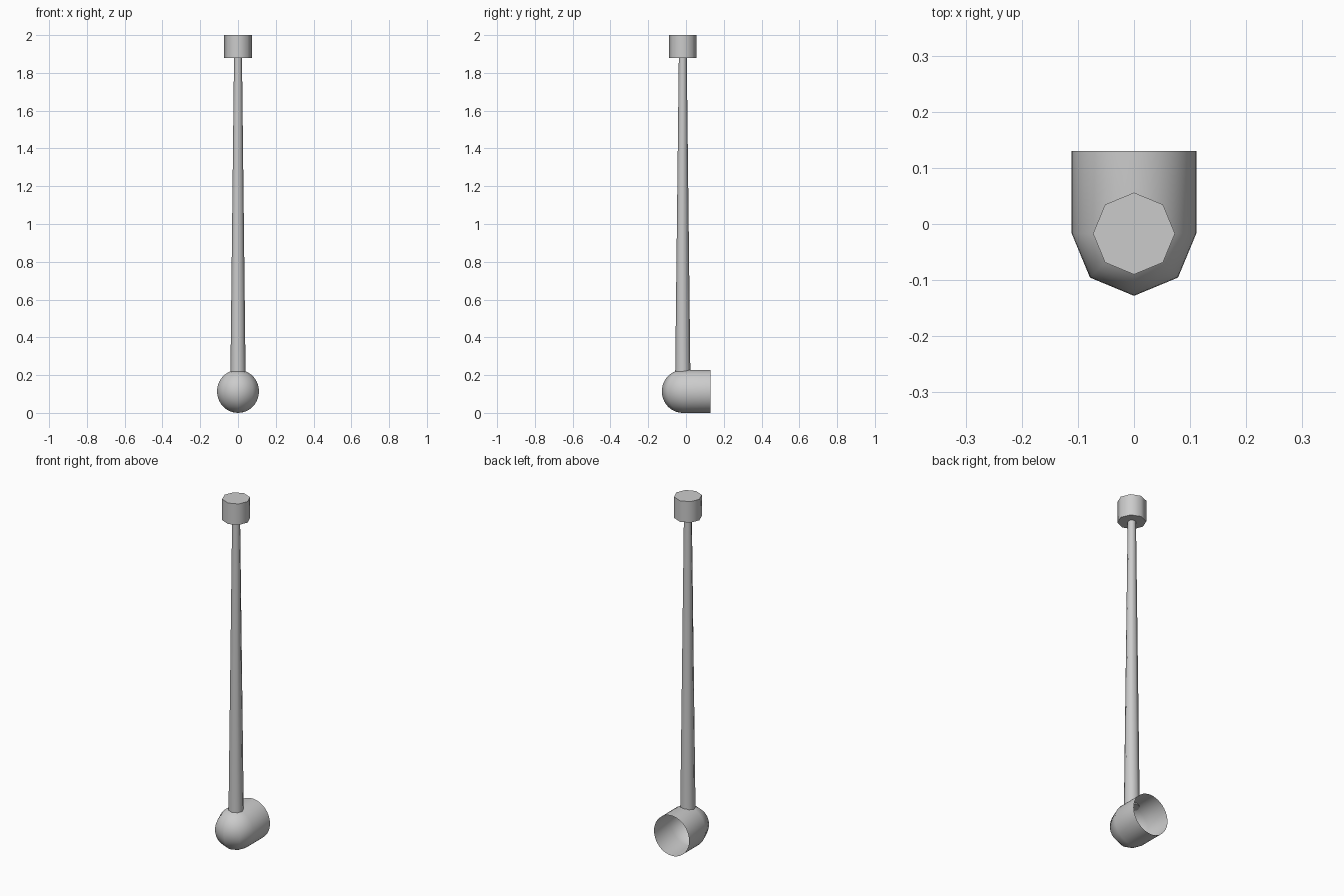
import bpy, bmesh, math

if "Cube" in bpy.data.objects:
    bpy.data.objects.remove(bpy.data.objects["Cube"])

AXIS_Y = -0.017      # y of the upright's centre line
SIDES = 8            # low-poly sides around the upright
HEAD_R, HEAD_RZ, HEAD_Z = 0.111, 0.114, 0.114
HEAD_BACK = 0.13


def finish(name, bm):
    bmesh.ops.remove_doubles(bm, verts=bm.verts, dist=1e-5)
    bmesh.ops.recalc_face_normals(bm, faces=bm.faces)
    mesh = bpy.data.meshes.new(name)
    bm.to_mesh(mesh)
    bm.free()
    ob = bpy.data.objects.new(name, mesh)
    bpy.context.collection.objects.link(ob)
    bpy.ops.object.select_all(action='DESELECT')
    ob.select_set(True)
    bpy.context.view_layer.objects.active = ob
    bpy.ops.object.shade_smooth_by_angle(angle=math.radians(50))
    return ob


def lathe_column(name, rings):
    """Closed eight-sided column from (radius, z) rings, corners on the axes."""
    bm = bmesh.new()
    loops = [[bm.verts.new((r * math.cos(math.tau * i / SIDES),
                            AXIS_Y + r * math.sin(math.tau * i / SIDES), z))
              for i in range(SIDES)] for r, z in rings]
    for a, b in zip(loops, loops[1:]):
        for i in range(SIDES):
            j = (i + 1) % SIDES
            bm.faces.new((a[i], a[j], b[j], b[i]))
    bm.faces.new(loops[0][::-1])
    bm.faces.new(loops[-1])
    return finish(name, bm)


# Tapered shaft and end cap
lathe_column("shaft", [(0.040, 0.220), (0.021, 1.885)])
lathe_column("end_cap", [(0.073, 1.88), (0.073, 2.0)])

# Hollow head: half dome turned about z in 45 degree steps, open tube behind
bm = bmesh.new()
STEPS = 20
arcs = []
for k in range(SIDES // 2 + 1):
    a = math.pi + math.pi * k / (SIDES // 2)
    arc = []
    for s in range(STEPS + 1):
        t = math.pi * s / STEPS
        r = HEAD_R * math.sin(t)
        arc.append(bm.verts.new((r * math.cos(a), AXIS_Y + r * math.sin(a),
                                 HEAD_Z + HEAD_RZ * math.cos(t))))
    arcs.append(arc)
for a, b in zip(arcs, arcs[1:]):
    for s in range(STEPS):
        bm.faces.new((a[s], a[s + 1], b[s + 1], b[s]))
bmesh.ops.remove_doubles(bm, verts=bm.verts, dist=1e-5)
bmesh.ops.dissolve_degenerate(bm, edges=bm.edges, dist=1e-6)
rim = [e for e in bm.edges if e.is_boundary]
tube = bmesh.ops.extrude_edge_only(bm, edges=rim)
for v in tube["geom"]:
    if isinstance(v, bmesh.types.BMVert):
        v.co.y = HEAD_BACK
finish("hollow_head", bm)
